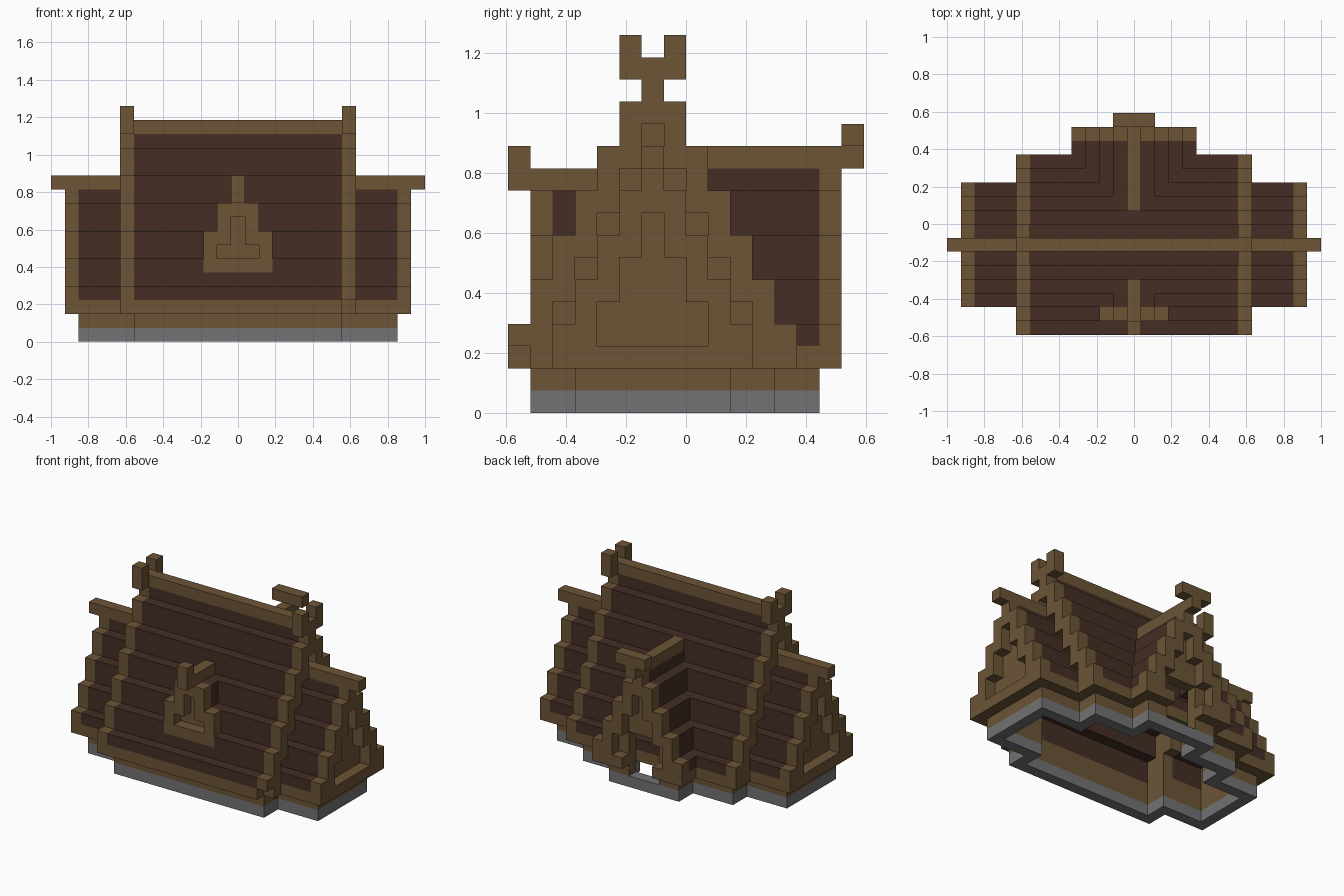
import bpy
import bmesh
from itertools import product
from mathutils import Vector

old = bpy.data.objects.get("Cube")
if old:
    bpy.data.objects.remove(old, do_unlink=True)

U = 2 / 27             # edge of one building block
MID_X, MID_Y = 13, 6   # block columns under the ridges
EAVE = 2               # block row where the roofs begin
cells = {}             # block position -> part name


def block(part, xs, ys, zs, keep=False):
    """Fill an inclusive range of blocks; keep leaves earlier parts alone."""
    for c in product(*(range(a, b + 1) for a, b in (xs, ys, zs))):
        if not (keep and c in cells):
            cells[c] = part


def along_x(part, span, d, zs):
    block(part, span, (MID_Y + d, MID_Y + d), zs, True)


def along_y(part, span, d, zs):
    block(part, (MID_X + d, MID_X + d), span, zs, True)


def gable(part, place, half, span, eave_part=None, ridge_part=None, start=None):
    """Stepped roof: each course is three blocks tall and two blocks higher."""
    for d in range(-half, half + 1):
        n = half - abs(d)
        low, high = max(EAVE, 2 * n + 1), 2 * n + 3
        run = (start - n, span[1]) if start else span
        if n == 0 and eave_part:
            place(eave_part, run, d, (EAVE, EAVE))
        if n == half and ridge_part:
            place(ridge_part, run, d, (high, high))
        place(part, run, d, (low, high))


def gable_wall(part, place, half, at, depth=20):
    """Recessed wall filling the triangle under a gable roof."""
    for d in range(-half + 1, half):
        n = half - abs(d)
        place(part, (at, at), d, (max(EAVE, 2 * n - depth), 2 * n))


# Main hall roof, with verge frames and crossed finials at both ends
gable("main_roof", along_x, 6, (6, 20), "main_eaves", "main_ridge")
for end, wall in ((5, 6), (21, 20)):
    gable("main_gable_frame", along_x, 6, (end, end))
    gable_wall("main_gable_wall", along_x, 6, wall, 3)
    for y in (0, 11):
        block("main_gable_frame", (end, end), (y, y + 1), (2, 2))
    for y in (5, 7):
        block("ridge_finials", (end, end), (y, y), (15, 16))
cells.pop((21, 0, 2))

# Lower wings on both ends
for span, end, wall, tip in (((2, 5), 1, 2, 0), ((21, 24), 25, 24, 26)):
    gable("wing_roof", along_x, 4, span, "wing_eaves", "wing_ridge")
    gable("wing_gable_frame", along_x, 4, (end, end))
    block("wing_gable_frame", (end, end), (2, 10), (2, 2))
    gable_wall("wing_gable_wall", along_x, 4, wall)
    block("wing_ridge", (tip, tip), (6, 6), (11, 11))

# Rear cross gable with a doorway and a T-shaped ridge end
gable("porch_roof", along_y, 4, (9, 13), "porch_eaves", "porch_ridge", start=12)
gable("porch_frame", along_y, 4, (14, 14))
block("porch_frame", (9, 17), (14, 14), (2, 2))
gable_wall("porch_wall", along_y, 4, 13)
block("porch_ridge", (13, 13), (9, 15), (11, 11))
block("porch_ridge_end", (12, 14), (15, 15), (12, 12))

# Front dormer: stepped face, recessed window, small roof and ridge beam
block("dormer_face", (11, 15), (1, 1), (5, 7))
block("dormer_face", (12, 14), (1, 1), (8, 9))
block("dormer_roof", (12, 14), (2, 3), (8, 9))
block("dormer_beam", (13, 13), (0, 3), (10, 10))
block("dormer_beam", (13, 13), (0, 0), (11, 11))
for xs, zs in (((12, 14), (6, 6)), ((13, 13), (7, 8))):
    block("dormer_window", xs, (2, 2), zs)
    for c in product(range(xs[0], xs[1] + 1), (1,), range(zs[0], zs[1] + 1)):
        cells.pop(c, None)

# Foundation and timber walls follow the outline of the joined footprints
rooms = (((6, 20), (1, 11)), ((2, 24), (3, 9)), ((10, 16), (1, 13)))
floor = {(x, y) for (a, b), (c, d) in rooms
         for x in range(a, b + 1) for y in range(c, d + 1)}
for x, y in floor:
    around = product((x - 1, x, x + 1), (y - 1, y, y + 1))
    if not floor.issuperset(around):
        block("stone_base", (x, x), (y, y), (0, 0))
        block("timber_walls", (x, x), (y, y), (1, 2), True)

# Doorway cut through the rear wall
for c in product((12, 13, 14), (13, 14), (1, 2, 3, 4)):
    cells.pop(c, None)


def material(name, rgb):
    m = bpy.data.materials.new(name)
    m.use_nodes = True
    color = (*rgb, 1)
    m.diffuse_color = color
    bsdf = m.node_tree.nodes["Principled BSDF"]
    bsdf.inputs["Base Color"].default_value = color
    bsdf.inputs["Roughness"].default_value = 0.9
    return m


timber = material("timber_brown", (0.15, 0.09, 0.037))
shingle = material("dark_shingle", (0.056, 0.027, 0.018))
stone = material("stone_grey", (0.17, 0.17, 0.17))


def build(part):
    """Make one object from the exposed block faces of a part."""
    bm = bmesh.new()
    for c, owner in cells.items():
        if owner != part:
            continue
        corner = Vector(c) - Vector((13.5, 8, 0))
        for axis, side in product(range(3), (0, 1)):
            near = list(c)
            near[axis] += 2 * side - 1
            if tuple(near) in cells:
                continue
            quad = []
            for s, t in ((0, 0), (1, 0), (1, 1), (0, 1)):
                p = corner.copy()
                p[axis] += side
                p[(axis + 1) % 3] += s
                p[(axis + 2) % 3] += t
                quad.append(bm.verts.new(p * U))
            bm.faces.new(quad if side else quad[::-1])
    bmesh.ops.remove_doubles(bm, verts=bm.verts, dist=U / 100)
    mesh = bpy.data.meshes.new(part)
    bm.to_mesh(mesh)
    bm.free()
    is_roof = part.endswith("_roof")
    mesh.materials.append(stone if part == "stone_base" else shingle if is_roof else timber)
    bpy.context.collection.objects.link(bpy.data.objects.new(part, mesh))


for part in sorted(set(cells.values())):
    build(part)
